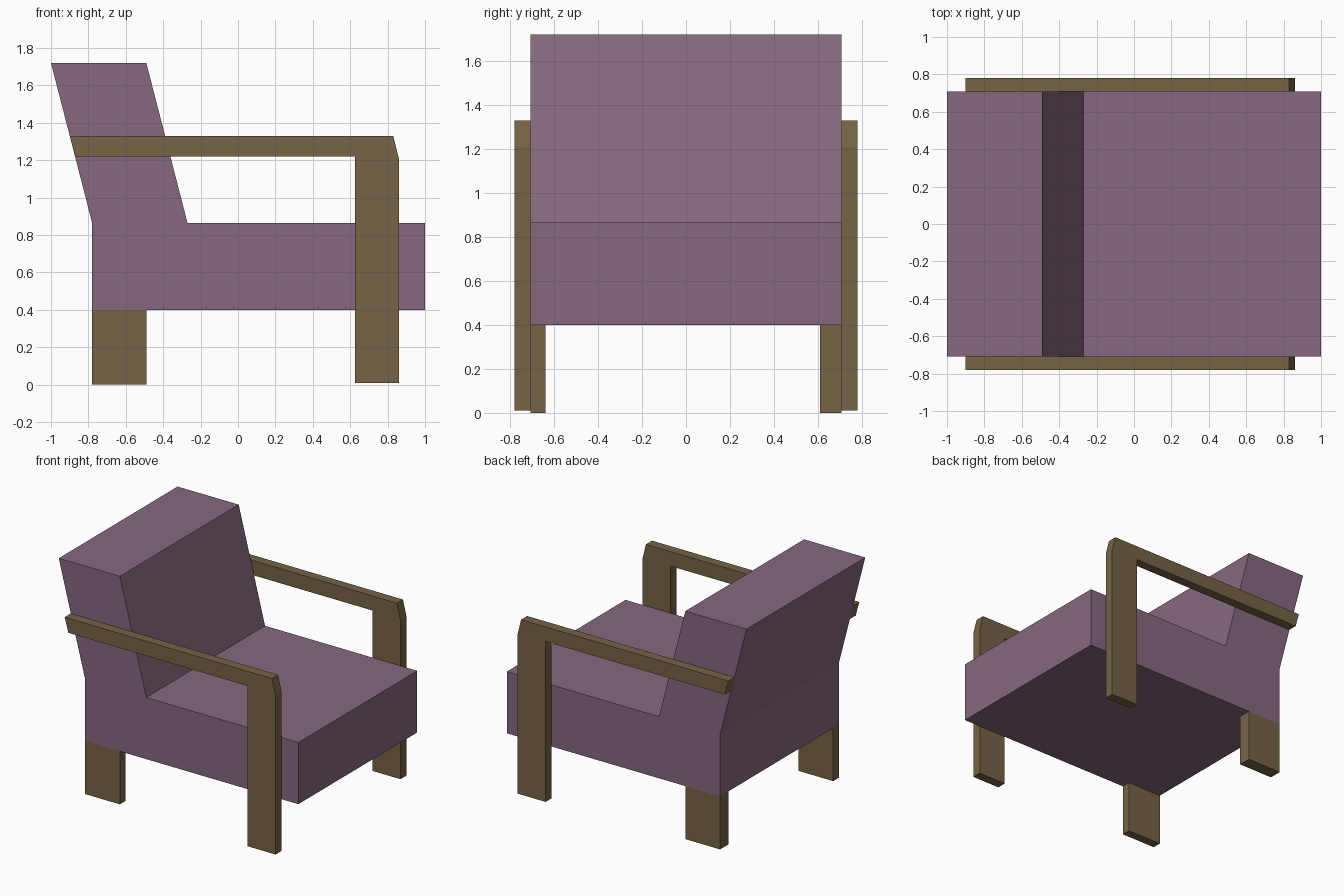
import bpy, bmesh

if "Cube" in bpy.data.objects:
    bpy.data.objects.remove(bpy.data.objects["Cube"])


def material(name, color):
    mat = bpy.data.materials.new(name)
    mat.diffuse_color = (*color, 1)
    mat.use_nodes = True
    mat.node_tree.nodes["Principled BSDF"].inputs["Base Color"].default_value = mat.diffuse_color
    return mat


fabric = material("fabric", (0.24, 0.14, 0.21))
wood = material("wood", (0.18, 0.125, 0.06))


def extrude_profile(name, profile, y0, y1, mat):
    """Extrude an XZ outline between two y positions."""
    bm = bmesh.new()
    face = bm.faces.new([bm.verts.new((x, y0, z)) for x, z in profile])
    ext = bmesh.ops.extrude_face_region(bm, geom=[face])
    verts = [v for v in ext["geom"] if isinstance(v, bmesh.types.BMVert)]
    bmesh.ops.translate(bm, verts=verts, vec=(0, y1 - y0, 0))
    bmesh.ops.recalc_face_normals(bm, faces=bm.faces)
    mesh = bpy.data.meshes.new(name)
    bm.to_mesh(mesh)
    bm.free()
    mesh.materials.append(mat)
    obj = bpy.data.objects.new(name, mesh)
    bpy.context.collection.objects.link(obj)
    return obj


# Upholstered seat with slanted backrest
extrude_profile("seat_and_backrest", [
    (-0.78, 0.40), (1.0, 0.40), (1.0, 0.865), (-0.27, 0.865),
    (-0.49, 1.72), (-1.0, 1.72), (-0.78, 0.865)], -0.708, 0.708, fabric)

# Armrest running down into the front leg
arm = [(-0.87, 1.22), (-0.90, 1.33), (0.83, 1.33), (0.86, 1.21),
       (0.86, 0.01), (0.625, 0.01), (0.625, 1.22)]
# Short rear leg
leg = [(-0.78, 0.0), (-0.49, 0.0), (-0.49, 0.40), (-0.78, 0.40)]

# The rear leg on the +y side is slightly thicker
for side, s, inner in (("right", -1, 0.64), ("left", 1, 0.61)):
    extrude_profile(f"{side}_armrest_front_leg", arm, s * 0.708, s * 0.78, wood)
    extrude_profile(f"{side}_rear_leg", leg, s * inner, s * 0.708, wood)
